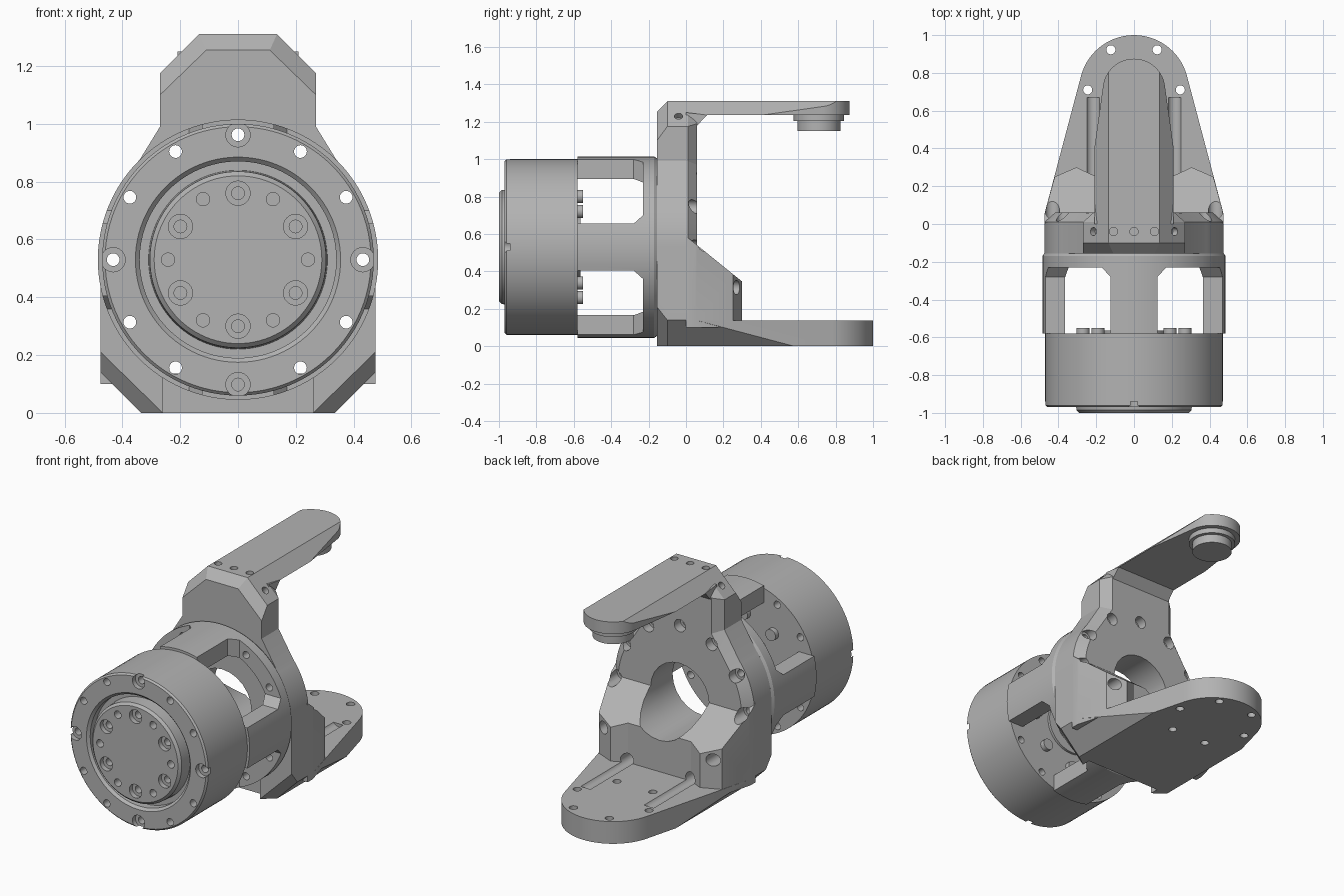
import bpy, bmesh
from math import sin, cos, pi, radians
from mathutils import Vector, Matrix

cube = bpy.data.objects.get("Cube")
if cube:
    bpy.data.objects.remove(cube)

metal = bpy.data.materials.new("machined grey")
metal.use_nodes = True
GREY = (0.45, 0.45, 0.45, 1)
metal.diffuse_color = GREY
metal.node_tree.nodes["Principled BSDF"].inputs["Base Color"].default_value = GREY

AXIS_Z = 0.53      # height of the motor axis
BOLT_R = 0.432     # bolt circle radius
parts = []


def finish(name, bm, keep=True):
    bmesh.ops.recalc_face_normals(bm, faces=bm.faces)
    mesh = bpy.data.meshes.new(name)
    bm.to_mesh(mesh)
    bm.free()
    mesh.materials.append(metal)
    obj = bpy.data.objects.new(name, mesh)
    bpy.context.collection.objects.link(obj)
    if keep:
        parts.append(obj)
    else:
        obj.hide_render = True
    return obj


def add_loft(bm, rings, wrap=False):
    rows = [[bm.verts.new(p) for p in ring] for ring in rings]
    n = len(rows[0])
    pairs = list(zip(rows, rows[1:])) + ([(rows[-1], rows[0])] if wrap else [])
    for a, b in pairs:
        for i in range(n):
            j = (i + 1) % n
            bm.faces.new((a[i], a[j], b[j], b[i]))
    if not wrap:
        bm.faces.new(rows[0])
        bm.faces.new(rows[-1])


def loft(name, rings, wrap=False, keep=True):
    bm = bmesh.new()
    add_loft(bm, rings, wrap)
    return finish(name, bm, keep)


def prism(name, pts, axis, lo, hi, keep=True):
    place = {"x": lambda u, v, w: (w, u, v),
             "y": lambda u, v, w: (u, w, v),
             "z": lambda u, v, w: (u, v, w)}[axis]
    return loft(name, [[place(u, v, w) for u, v in pts] for w in (lo, hi)], keep=keep)


def circle(r, y, x=0, z=AXIS_Z, n=96):
    return [(x + r * cos(2 * pi * i / n), y, z + r * sin(2 * pi * i / n)) for i in range(n)]


def turned(name, profile, wrap=False):
    return loft(name, [circle(r, y) for r, y in profile], wrap)


def mirrored(half):
    # closed outline from its right half
    return half + [(-x, v) for x, v in reversed(half) if abs(x) > 1e-5]


def boolean(obj, cutter, op="DIFFERENCE", keep=False):
    mod = obj.modifiers.new("cut", "BOOLEAN")
    mod.operation, mod.solver, mod.object = op, "EXACT", cutter
    bpy.context.view_layer.objects.active = obj
    bpy.ops.object.modifier_apply(modifier=mod.name)
    if not keep:
        bpy.data.objects.remove(cutter)


def drill(objs, spots, r, lo, hi):
    # round holes along y at (x, z) spots
    bm = bmesh.new()
    for x, z in spots:
        add_loft(bm, [circle(r, y, x, z, 24) for y in (lo, hi)])
    cutter = finish("drill_cutter", bm, False)
    for o in objs:
        boolean(o, cutter, keep=True)
    bpy.data.objects.remove(cutter)


def drill_dir(obj, spots, r, length):
    # round holes at (point, direction) spots
    bm = bmesh.new()
    for p, d in spots:
        rot = Vector(d).to_track_quat("Z", "Y").to_matrix().to_4x4()
        bmesh.ops.create_cone(bm, cap_ends=True, segments=24, radius1=r, radius2=r,
                              depth=length, matrix=Matrix.Translation(p) @ rot)
    boolean(obj, finish("drill_cutter", bm, False))


def ring_spots(r, angles):
    return [(r * cos(radians(a)), AXIS_Z + r * sin(radians(a))) for a in angles]


# Motor housing, output flange and rear bearing cap
housing = turned("motor_housing", [(0.47, -0.58), (0.47, -0.96), (0.46, -0.97), (0.355, -0.97),
                                   (0.34, -0.955), (0.34, -0.91)])
flange = turned("output_flange", [(0.31, -0.9), (0.305, -0.985), (0.29, -1.0)])
turned("bearing_cap", [(0.17, -0.59), (0.17, -0.565), (0.11, -0.565), (0.11, -0.545),
                       (0.07, -0.545), (0.07, -0.57)])
for i, (x, z) in enumerate(ring_spots(0.27, range(0, 360, 45))):
    loft(f"rear_bolt_{i}", [circle(0.035, y, x, z, 24) for y in (-0.59, -0.55)])

# Cage with four windows between the pillars
cage = turned("cage", [(0.485, -0.58), (0.485, -0.17), (0.475, -0.155), (0.385, -0.155),
                       (0.385, -0.58)], wrap=True)
for sx in (-1, 1):
    for sz in (-1, 1):
        def square(a, y):
            return [(sx * u, y, AXIS_Z + sz * v)
                    for u, v in ((a, a), (0.6, a), (0.6, 0.6), (a, 0.6))]
        boolean(cage, loft("window_cutter", [square(0.125, -0.7), square(0.125, -0.28),
                                             square(0.17, -0.23)], keep=False))


# Bracket plate: one outline per depth, chamfered front and back
def plate_ring(y, bottom, r, neck, top):
    arc = [(r * cos(radians(a)), AXIS_Z + r * sin(radians(a))) for a in range(0, 42, 3)]
    return [(x, y, z) for x, z in mirrored(bottom + arc + neck + top)]


outer_neck = [(0.27, 0.99)]
plate = loft("bracket_plate", [
    plate_ring(-0.155, [(0.26, 0), (0.475, 0.21)], 0.475, outer_neck, [(0.27, 1.1), (0.11, 1.255)]),
    plate_ring(-0.1, [(0.335, 0), (0.475, 0.14)], 0.475, outer_neck, [(0.27, 1.175), (0.135, 1.31)]),
    plate_ring(0.01, [(0.335, 0), (0.475, 0.14)], 0.475, outer_neck, [(0.27, 1.175), (0.135, 1.31)]),
    plate_ring(0.06, [(0.3, 0.02), (0.42, 0.14)], 0.42, [(0.215, 0.97)], [(0.215, 1.19), (0.13, 1.28)]),
])
boolean(plate, prism("notch_cutter", mirrored([(0.26, -0.1), (0.26, 0.12)]), "y", -0.2, -0.1, False))

# Lower gusset: sloped block trimmed to its plan outline
gusset = prism("lower_gusset", mirrored([(0.475, 0), (0.475, 0.05), (0.42, 0.25),
                                         (0.305, 0.3), (0.215, 0.258)]), "z", 0.1, 0.7)
boolean(gusset, prism("slope_cutter", [(-0.1, 0.1), (0.4, 0.1), (0.4, 0.265), (0.06, 0.54),
                                       (-0.1, 0.67)], "x", -1, 1, False), "INTERSECT")

# Lower fork plate with rounded end and chamfered lower edges
tip = [(0.29 * cos(radians(a)), 0.71 + 0.29 * sin(radians(a))) for a in range(15, 90, 5)]
fork = prism("lower_fork", mirrored([(0.475, -0.08), (0.475, 0.05)] + tip + [(0, 1.0)]),
             "z", 0, 0.137)
boolean(fork, prism("chamfer_cutter", mirrored([(0.325, -0.01), (0.485, 0.15)]),
                    "y", -0.5, 1.5, False), "INTERSECT")

# Upper arm with rounded end and chamfered upper edges
tip = [(0.165 * cos(radians(a)), 0.71 + 0.165 * sin(radians(a))) for a in range(5, 90, 5)]
arm = prism("upper_arm", mirrored([(0.27, -0.02), (0.258, 0.06)] + tip + [(0, 0.875)]),
            "z", 1.235, 1.31)
boolean(arm, prism("chamfer_cutter", mirrored([(0.31, 1.135), (0.125, 1.32)]),
                   "y", -0.5, 1.5, False), "INTERSECT")
prism("arm_fillet", [(0.0, 1.16), (0.06, 1.18), (0.112, 1.236), (0.0, 1.25)], "x", -0.21, 0.21)

# Pivot boss under the arm tip
for name, r, lo, hi in (("pivot_collar", 0.135, 1.203, 1.24), ("pivot_pin", 0.115, 1.15, 1.21)):
    prism(name, [(r * cos(2 * pi * i / 48), 0.71 + r * sin(2 * pi * i / 48)) for i in range(48)],
          "z", lo, hi)

# Central bore
drill([plate, gusset], [(0, AXIS_Z)], 0.2, -0.5, 0.5)

# Long assembly bolt holes and their counterbores
through = [a for a in range(0, 360, 30) if a != 270]
drill([housing, cage, plate, gusset], ring_spots(BOLT_R, through), 0.022, -1.2, 0.5)
drill([housing], ring_spots(BOLT_R, [270]), 0.022, -1.2, -0.8)
drill([housing], ring_spots(BOLT_R, range(0, 360, 90)), 0.042, -1.2, -0.94)
drill([plate, gusset, fork], ring_spots(BOLT_R, through), 0.038, 0.0, 0.67)

# Output flange holes
drill([flange], ring_spots(0.23, range(30, 360, 60)), 0.042, -1.2, -0.97)
drill([flange], ring_spots(0.23, range(30, 360, 60)), 0.022, -1.2, -0.93)
drill([flange], ring_spots(0.242, range(0, 360, 60)), 0.023, -1.2, -0.95)

# Fork pivot holes, then arm fixing screws on the top and on its chamfers
drill_dir(fork, [((0.245 * cos(radians(a)), 0.71 + 0.245 * sin(radians(a)), 0.07), (0, 0, 1))
                 for a in range(0, 360, 60)], 0.024, 0.4)
screws = [((x, -0.04, 1.31), (0, 0, 1)) for x in (-0.108, 0, 0.108)]
screws += [((s * 0.215, -0.04, 1.23), (s, 0, 1)) for s in (-1, 1)]
drill_dir(plate, screws, 0.022, 0.07)
drill_dir(arm, screws, 0.022, 0.07)

# Smooth round surfaces, keep machined edges sharp
bpy.ops.object.select_all(action="DESELECT")
for o in parts:
    o.select_set(True)
bpy.context.view_layer.objects.active = parts[0]
bpy.ops.object.shade_smooth_by_angle(angle=radians(20))
